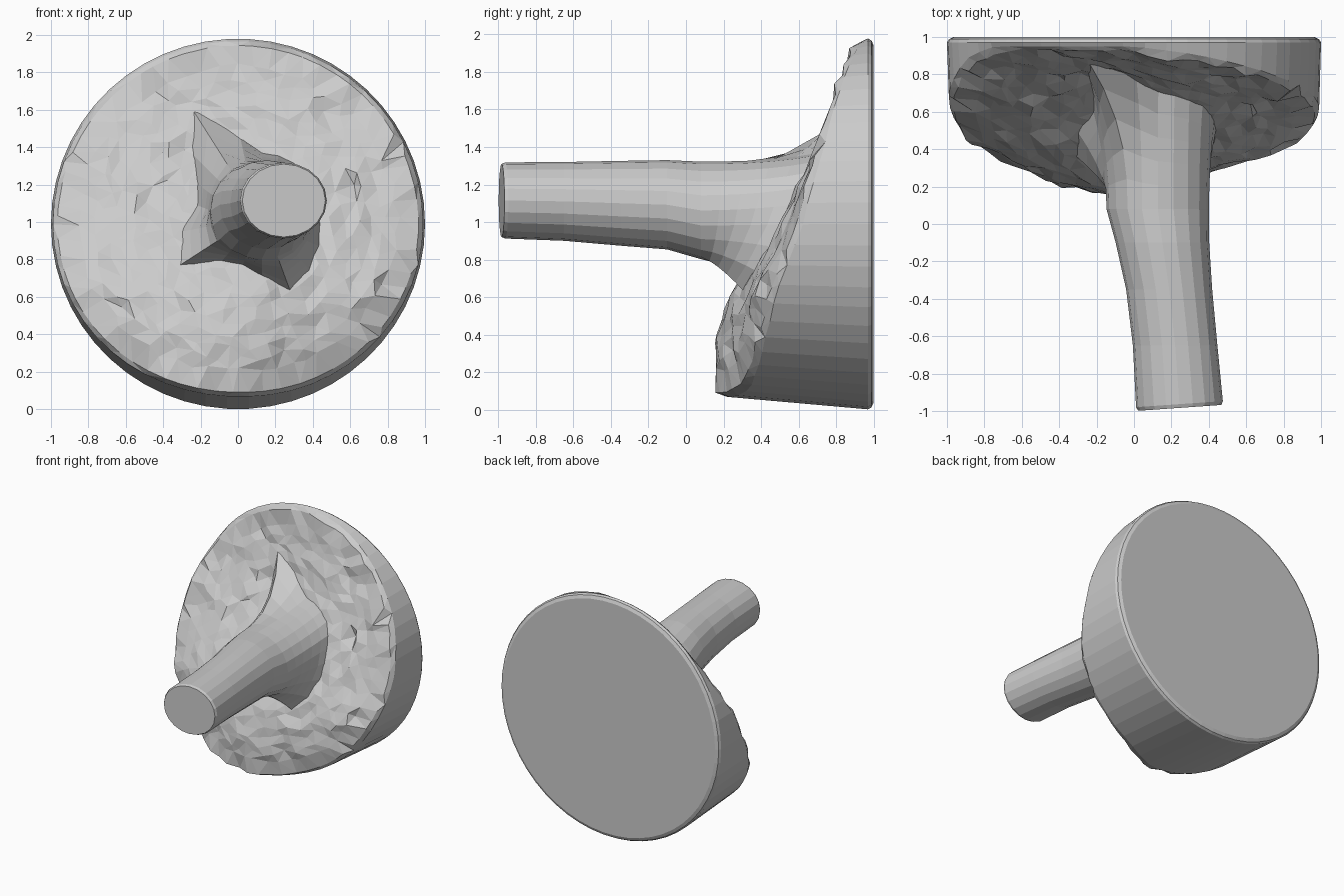
import bpy, bmesh, math, random
from mathutils import Vector
from mathutils.geometry import delaunay_2d_cdt

if "Cube" in bpy.data.objects:
    bpy.data.objects.remove(bpy.data.objects["Cube"])

random.seed(4)
SEG = 54


def clamp(v):
    return max(0.0, min(1.0, v))


def lerp_table(table, v):
    for (a, fa), (b, fb) in zip(table, table[1:]):
        if v <= b:
            return fa + (fb - fa) * max(0, (v - a) / (b - a))
    return table[-1][1]


# depth of the sloping broken face at a given x, z
SLOPE = [(0.0, 0.19), (0.12, 0.16), (0.35, 0.16), (0.6, 0.22), (0.8, 0.34),
         (1.0, 0.48), (1.4, 0.70), (1.7, 0.82), (1.98, 0.91)]


def face_y(x, z):
    y = lerp_table(SLOPE, z)
    # deeper on the upper left, and slightly dished behind the handle
    y += 0.07 * clamp((z - 0.9) / 0.5) * clamp((0.15 - x) / 0.3) * clamp((2.1 - z) / 0.4)
    y += 0.04 * math.exp(-((x + 0.15) ** 2 + (z - 1.15) ** 2) / 0.12)
    if x < 0:
        return y + x * x * max(0.1, 0.45 - 0.28 * z)
    step = min(1, x / 0.35) * 0.11 * max(0, 1 - z / 1.1)
    return y + step + x * x * (0.36 - 0.25 * z)


def rim_point(a):
    x, z = 0.99 * math.cos(a), 0.988 + 0.98 * math.sin(a)
    y = min(0.95, face_y(x, z) + 0.03)
    z += 0.075 * (1 - y) * max(0, -math.sin(a))
    return Vector((x, y, z))


def bridge(bm, r1, r2):
    n = len(r1)
    for i in range(n):
        bm.faces.new((r1[i], r1[(i + 1) % n], r2[(i + 1) % n], r2[i]))


def finish(bm, name):
    bmesh.ops.remove_doubles(bm, verts=bm.verts, dist=1e-4)
    bmesh.ops.recalc_face_normals(bm, faces=bm.faces)
    me = bpy.data.meshes.new(name)
    bm.to_mesh(me)
    bm.free()
    ob = bpy.data.objects.new(name, me)
    bpy.context.collection.objects.link(ob)
    return ob


# round block: smooth flat back and wall, rough sloping front
bm = bmesh.new()
angles = [2 * math.pi * i / SEG for i in range(SEG)]
rim = [rim_point(a) for a in angles]
back = [[(r * math.cos(a), y, 0.99 + (r - 0.01) * math.sin(a)) for a in angles]
        for r, y in ((1.0, 0.97), (0.99, 0.988), (0.965, 1.0))]
loops = [[bm.verts.new(p) for p in ring] for ring in [rim] + back]
for r1, r2 in zip(loops, loops[1:]):
    bridge(bm, r1, r2)
bm.faces.new(loops[-1])

pts = [Vector((p.x, p.z)) for p in rim]
RINGS = 14
for k in range(1, RINGS):
    count = 5 * k
    for i in range(count):
        a = 2 * math.pi * (i + 0.5 * random.random()) / count
        t = 0.975 if k == RINGS - 1 else (k + random.uniform(-0.3, 0.3)) / RINGS
        p = rim_point(a)
        pts.append(Vector((p.x * t, 1.0 + (p.z - 1.0) * t)))
vs, _, fs, orig, _, _ = delaunay_2d_cdt(pts, [], [], 0, 1e-6)
front = []
for p, o in zip(vs, orig):
    if o and o[0] < SEG:
        y = rim[o[0]].y
    else:
        y = min(0.97, face_y(p.x, p.y) + random.gauss(0, 0.009))
        if random.random() < 0.03:
            y += random.uniform(-0.02, 0.04)
    front.append(bm.verts.new((p.x, y, p.y)))
for f in fs:
    bm.faces.new([front[i] for i in f])
finish(bm, "round_block")

# handle: bent stem flaring into pointed roots on the sloping face
N = 20
STEM = [(-0.975, 0.245, 1.115, 0.222, 0.195), (-0.955, 0.243, 1.115, 0.232, 0.203),
        (-0.65, 0.22, 1.11, 0.226, 0.21), (-0.35, 0.188, 1.1, 0.23, 0.226),
        (-0.1, 0.152, 1.092, 0.25, 0.238), (0.08, 0.127, 1.062, 0.274, 0.26)]
# root outline: angle in degrees, reach from the stem centre
ROOTS = [(0, 0.30), (25, 0.30), (60, 0.28), (90, 0.28), (108, 0.38), (126, 0.65),
         (144, 0.46), (165, 0.35), (185, 0.35), (200, 0.48), (212, 0.60),
         (230, 0.38), (255, 0.33), (275, 0.40), (291, 0.50), (310, 0.42),
         (335, 0.34), (360, 0.30)]
bm = bmesh.new()
ang = [2 * math.pi * i / N for i in range(N)]
rings = [[Vector((cx + rx * math.cos(a), y, cz + rz * math.sin(a))) for a in ang]
         for y, cx, cz, rx, rz in STEM]
for p in rings[0] + rings[1]:
    p.y += 0.07 * (p.x - 0.245) - 0.008
root = []
for a in ang:
    r = lerp_table(ROOTS, math.degrees(a))
    x, z = 0.13 + r * math.cos(a), 1.09 + r * math.sin(a)
    root.append(Vector((x, face_y(x, z) + 0.015, z)))
top = rings[-1]
for k in range(1, 6):
    t = k / 5
    ring = []
    for a, p, q in zip(ang, top, root):
        s = p.lerp(q, t ** (1.9 + 0.6 * math.sin(a)))
        s.y = p.y + (q.y - p.y) * t
        ring.append(s)
    rings.append(ring)
loops = [[bm.verts.new(p) for p in ring] for ring in rings]
for r1, r2 in zip(loops, loops[1:]):
    bridge(bm, r1, r2)
bm.faces.new(loops[0])
finish(bm, "handle")
